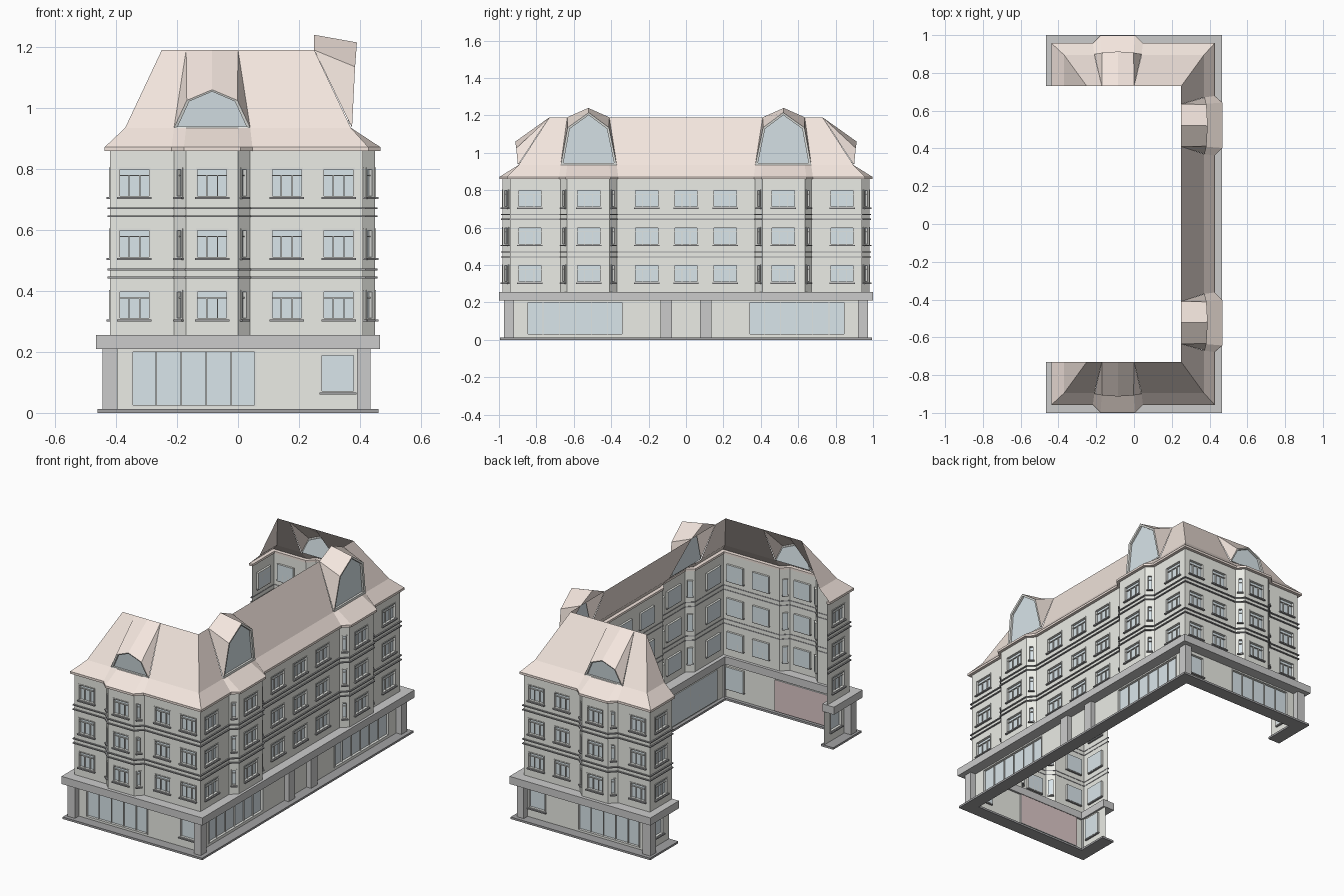
import bpy, bmesh
from mathutils import Vector

if "Cube" in bpy.data.objects:
    bpy.data.objects.remove(bpy.data.objects["Cube"])

parts = {}
COL = {"wall": (.83, .84, .79, 1), "glass": (.70, .79, .83, 1), "roof": (.90, .79, .73, 1),
       "stone": (.66, .66, .66, 1), "dark": (.36, .36, .37, 1), "pink": (.72, .58, .58, 1),
       "frame": (.78, .79, .76, 1)}
MATS = {}
for k, c in COL.items():
    MATS[k] = bpy.data.materials.new(k)
    MATS[k].diffuse_color = c


def part(name, mat):
    if name not in parts:
        parts[name] = (bmesh.new(), mat)
    return parts[name][0]


def face(bm, pts):
    bm.faces.new([bm.verts.new(p) for p in pts])


def clamp(v, m):
    return max(-m, min(m, v))


def mirrored(half):
    return half + [(x, -y) for x, y in reversed(half)]


class Panel:
    """Local wall frame: s along the wall, z up, d outward."""
    def __init__(self, p0, p1):
        self.p, v = Vector((*p0, 0)), Vector((p1[0] - p0[0], p1[1] - p0[1], 0))
        self.L = v.length
        self.u = v.normalized()
        self.n = Vector((self.u.y, -self.u.x, 0))

    def __call__(self, s, z, d=0):
        return self.p + self.u * s + self.n * d + Vector((0, 0, z))

    def quad(self, bm, s0, s1, z0, z1, d=0):
        face(bm, [self(s0, z0, d), self(s1, z0, d), self(s1, z1, d), self(s0, z1, d)])

    def box(self, bm, s0, s1, z0, z1, d0, d1):
        v = [bm.verts.new(self(s, z, d)) for d in (d0, d1) for z in (z0, z1) for s in (s0, s1)]
        for f in ((4, 5, 7, 6), (1, 0, 2, 3), (0, 4, 6, 2), (5, 1, 3, 7), (6, 7, 3, 2), (0, 1, 5, 4)):
            bm.faces.new([v[i] for i in f])

    def wall(self, bm, z0, z1, holes, depth):
        """Wall sheet with rectangular openings and reveals."""
        S = sorted({0, self.L, *[h[0] for h in holes], *[h[1] for h in holes]})
        Z = sorted({z0, z1, *[h[2] for h in holes], *[h[3] for h in holes]})
        for a, b in zip(S, S[1:]):
            for c, e in zip(Z, Z[1:]):
                ms, mz = (a + b) / 2, (c + e) / 2
                if not any(h[0] < ms < h[1] and h[2] < mz < h[3] for h in holes):
                    self.quad(bm, a, b, c, e)
        for a, b, c, e in holes:
            ring = [(a, c), (b, c), (b, e), (a, e)]
            for (p, q), (r, t) in zip(ring, ring[1:] + ring[:1]):
                face(bm, [self(p, q), self(p, q, -depth), self(r, t, -depth), self(r, t)][::-1])

    def window(self, hole, prefix, mullions, transom, sill, w=.006, depth=.012):
        a, b, c, e = hole
        self.quad(part(prefix + "_glass", "glass"), a, b, c, e, -depth)
        fr = part(prefix + "_frames", "frame")
        for s in (a, b - w):
            self.box(fr, s, s + w, c, e, -depth, .003)
        for z in (c, e - w):
            self.box(fr, a + w, b - w, z, z + w, -depth, .003)
        top = e - w
        if transom:
            top = c + (e - c) * .72
            self.box(fr, a + w, b - w, top, top + .004, -depth, -.005)
        for i in range(mullions):
            s = a + (b - a) * (i + 1) / (mullions + 1)
            self.box(fr, s - .002, s + .002, c + w, top, -depth, -.005)
        if sill:
            self.box(part(prefix + "_sills", "dark"), a - .003, b + .003, c - .005, c + .002, -.01, .011)


def offset(path, d):
    """Mitred outward offset of an open plan path."""
    out = []
    ns = [Panel(a, b).n for a, b in zip(path, path[1:])]
    for i, p in enumerate(path):
        n0, n1 = ns[max(i - 1, 0)], ns[min(i, len(ns) - 1)]
        m = (n0 + n1) / (1 + n0.dot(n1))
        out.append((p[0] + m.x * d, p[1] + m.y * d))
    return out


def sweep(bm, path, prof):
    """Closed (d, z) profile carried along the path, capped at both ends."""
    rows = [[bm.verts.new((*q, z)) for q in offset(path, d)] for d, z in prof]
    for r0, r1 in zip(rows, rows[1:] + rows[:1]):
        for i in range(len(path) - 1):
            bm.faces.new([r0[i], r0[i + 1], r1[i + 1], r1[i]])
    bm.faces.new([r[0] for r in rows])
    bm.faces.new([r[-1] for r in reversed(rows)])


def band(name, mat, path, d0, d1, z0, z1):
    sweep(part(name, mat), path, [(d1, z0), (d1, z1), (d0, z1), (d0, z0)])


# Upper floors: bayed wall path with windows (centre, width) per segment
upper = mirrored([(-.42, -.73), (-.42, -.94), (-.21, -.94), (-.17, -.98), (0, -.98), (.04, -.94),
                  (.41, -.94), (.41, -.67), (.45, -.635), (.45, -.41), (.41, -.37)])
side = [(.027, .03)]
wins = [[(.105, .12)], [(.08, .107)], side, [(.085, .107)], side, [(.12, .107), (.29, .107)],
        [(.105, .13)], side, [(.115, .13)], side, [(.16, .13), (.37, .13), (.58, .13)]]
N = len(upper) - 1
for i in range(N):
    P = Panel(upper[i], upper[i + 1])
    ws = wins[min(i, N - 1 - i)]
    if i > N // 2:
        ws = [(P.L - c, w) for c, w in ws]
    holes = [(c - w / 2, c + w / 2, z, z + .098) for z in (.305, .506, .706) for c, w in ws]
    P.wall(part("upper_walls", "wall"), .25, .865, holes, .012)
    for h in holes:
        P.window(h, "upper_window", 2 if h[1] - h[0] > .05 else 0, True, True)
for z in (.441, .467, .642, .668):
    band("string_courses", "dark", upper, -.002, .008, z, z + .006)
band("eaves", "roof", upper, -.005, .018, .859, .872)

# Ground floor: recessed wall with shop windows
ground = mirrored([(-.40, -.73), (-.40, -.935), (.40, -.935)])
openings = [[(.055, .165, .065, .195, 0)], [(.05, .46, .02, .205, 4), (.67, .785, .065, .195, 0)],
            [(.085, .60, .025, .205, 5), (1.27, 1.785, .025, .205, 5)]]
for i in range(5):
    P = Panel(ground[i], ground[i + 1])
    ops = openings[min(i, 4 - i)]
    if i > 2:
        ops = [(P.L - b, P.L - a, c, e, m) for a, b, c, e, m in ops]
    P.wall(part("ground_walls", "wall"), .01, .215, [o[:4] for o in ops], .012)
    for o in ops:
        P.window(o[:4], "shop_window", o[4], False, o[4] == 0)
    if i == 1:
        P.quad(part("shop_backing", "pink"), .05, .46, .02, .205, -.016)
band("cornice", "stone", ground, -.012, .065, .21, .255)
band("plinth", "dark", ground, -.02, .06, 0, .012)

# Pillars at the corners and the central entrance
pil = part("pillars", "stone")
for sy in (-1, 1):
    for x0, x1, y0, y1 in ((-.445, -.395, .92, .972), (.39, .435, .92, .972), (.395, .43, .075, .135)):
        ya, yb = sorted((sy * y0, sy * y1))
        Panel((x0, ya), (x1, ya)).box(pil, 0, x1 - x0, .01, .212, ya - yb, 0)

# Roof: flared skirt, steep slope, open where the dormers sit
roof = part("roof", "roof")
eave = [Vector((*p, .871)) for p in offset(upper, .018)]
knee = [Vector((clamp(x, .37), clamp(y, .895), .935)) for x, y in upper]
ridge = [Vector((clamp(x, .25), clamp(y, .73), 1.19)) for x, y in upper]
for i in range(N):
    face(roof, [eave[i], eave[i + 1], knee[i + 1], knee[i]])
    k = min(i, N - 1 - i)
    if k in (3, 8):
        continue
    if k in (2, 4, 7, 9):
        rising = (k in (2, 7)) == (i < N // 2)
        face(roof, [knee[i] if rising else knee[i + 1], ridge[i + 1], ridge[i]])
    else:
        face(roof, [knee[i], knee[i + 1], ridge[i + 1], ridge[i]])


# Dormers: five-sided window leaning out, roof running back to the ridge
def dormer(i, zs, za, lean, zback):
    """i = index of the bay's first path point."""
    P = Panel(knee[i][:2], knee[i + 3][:2])
    a, b = (ridge[j] for j in (i + 1, i + 2))
    s1, s2 = ((q - P.p).dot(P.u) for q in (a, b))
    c = P.L / 2
    pts = [(0, .935, .004), (P.L, .935, .004), (s2 - .002, zs, lean * .7), (c, za, lean), (s1 + .002, zs, lean * .7)]
    f = [P(*p) for p in pts]
    top = (a + b) / 2
    top.z = zback
    bm = part("dormer_roofs", "roof")
    for poly in ([f[1], b, f[2]], [f[2], b, top, f[3]], [f[3], top, a, f[4]], [f[4], a, f[0]]):
        face(bm, poly)
    if zback > 1.2:
        face(bm, [a, top, b])
    zm = (.935 + za) / 2 - .01
    inner = [P(c + (s - c) * .90, zm + (z - zm) * .91, d - .002) for s, z, d in pts]
    back = [p - P.n * .012 for p in inner]
    fr = part("dormer_frames", "frame")
    for j in range(5):
        k = (j + 1) % 5
        face(fr, [f[j], f[k], inner[k], inner[j]])
        face(fr, [inner[j], inner[k], back[k], back[j]])
    face(part("dormer_glass", "glass"), back)


for i in (2, N - 5):
    dormer(i, 1.025, 1.06, .018, 1.19)
for i in (7, N - 10):
    dormer(i, 1.135, 1.215, .02, 1.24)

# Turn every part into an object
for name, (bm, mat) in parts.items():
    bmesh.ops.remove_doubles(bm, verts=bm.verts, dist=1e-5)
    me = bpy.data.meshes.new(name)
    bm.to_mesh(me)
    bm.free()
    me.materials.append(MATS[mat])
    bpy.context.collection.objects.link(bpy.data.objects.new(name, me))

for m in bpy.data.materials:
    if m.users and not m.is_grease_pencil:
        m.use_nodes = True
        m.node_tree.nodes["Principled BSDF"].inputs["Base Color"].default_value = m.diffuse_color
